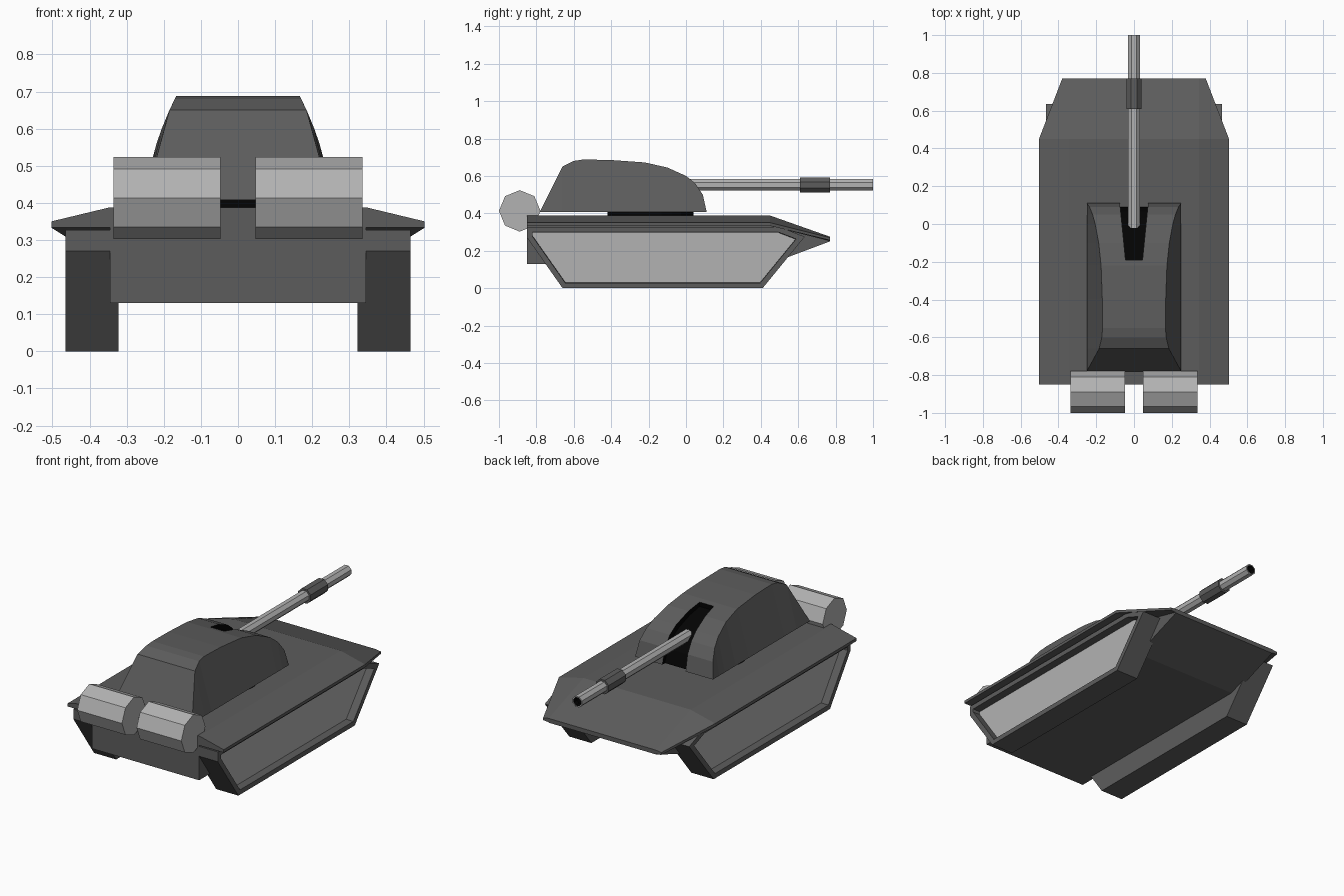
import bpy, bmesh, math

if "Cube" in bpy.data.objects:
    bpy.data.objects.remove(bpy.data.objects["Cube"])


def material(name, v):
    m = bpy.data.materials.new(name)
    m.diffuse_color = (v, v, v, 1)
    m.use_nodes = True
    m.node_tree.nodes["Principled BSDF"].inputs["Base Color"].default_value = m.diffuse_color
    return m


DARK = material("dark grey", 0.108)
LIGHT = material("light grey", 0.448)
BLACK = material("black", 0.001)


def finish(bm, name, *mats):
    bmesh.ops.recalc_face_normals(bm, faces=bm.faces[:])
    me = bpy.data.meshes.new(name)
    bm.to_mesh(me)
    bm.free()
    ob = bpy.data.objects.new(name, me)
    bpy.context.collection.objects.link(ob)
    for m in mats:
        me.materials.append(m)
    return ob


def loft(sections):
    """Closed loops of equal length joined in order and capped."""
    bm = bmesh.new()
    loops = [[bm.verts.new(p) for p in s] for s in sections]
    n = len(loops[0])
    for a, b in zip(loops, loops[1:]):
        for i in range(n):
            j = (i + 1) % n
            bm.faces.new((a[i], a[j], b[j], b[i]))
    bm.faces.new(loops[0])
    bm.faces.new(loops[-1])
    bmesh.ops.recalc_face_normals(bm, faces=bm.faces[:])
    return bm


def mirrored(y, half):
    """Full cross-section at y from its right half, listed bottom to top."""
    return [(x, y, z) for x, z in half] + [(-x, y, z) for x, z in reversed(half)]


def tube(axis, sides, r, a, b, centre, turn=0.0):
    """Prism along an axis from a to b; centre gives the other two coordinates."""
    def ring(t):
        out = []
        for i in range(sides):
            g = 2 * math.pi * i / sides + turn
            u, v = centre[0] + r * math.cos(g), centre[1] + r * math.sin(g)
            out.append({'X': (t, u, v), 'Y': (u, t, v), 'Z': (u, v, t)}[axis])
        return out
    return loft([ring(a), ring(b)])


def recess(bm, face, rim, wall, depth):
    """Leave a rim around a face and push the rest inwards."""
    bmesh.ops.inset_region(bm, faces=[face], thickness=rim, depth=0, use_even_offset=True)
    bmesh.ops.inset_region(bm, faces=[face], thickness=wall, depth=-depth, use_even_offset=True)


# Hull with flat fender undersides and wedge nose
body = [(.345, .13), (.345, .333), (.465, .333), (.503, .333), (.503, .35), (.345, .388)]
nose = [(.345, .25), (.347, .253), (.365, .254), (.38, .256), (.38, .27), (.345, .275)]
finish(loft([mirrored(-.85, body), mirrored(.45, body), mirrored(.77, nose)]), "hull", DARK)

# Tracks with recessed light side panels
outline = [(-.85, .27), (-.85, .327), (.5, .327), (.635, .275), (.41, 0), (-.66, 0)]
for side, word in ((1, "right"), (-1, "left")):
    bm = loft([[(side * x, y, z) for y, z in outline] for x in (.322, .465)])
    face = max(bm.faces, key=lambda f: side * f.calc_center_median().x)
    recess(bm, face, .028, .002, .045)
    face.material_index = 1
    finish(bm, word + "_track", DARK, LIGHT)

# Turret ring
finish(tube('Z', 24, .23, .37, .415, (0, -.19)), "turret_ring", BLACK)

# Turret shell: the profile sets the height, the height sets the roof width
profile = [(-.66, .65), (-.60, .68), (-.55, .688), (-.4, .685), (-.22, .672),
           (-.1, .645), (0, .60), (.05, .56), (.09, .50)]


def roof_width(z):
    d = z - .41
    return .25 - .09 * d - .76 * d * d


sections = [mirrored(-.78, [(.25, .408), (.25, .41)])]
sections += [mirrored(y, [(.25, .408), (roof_width(z), z)]) for y, z in profile]
sections += [mirrored(.11, [(.25, .408), (.25, .41)])]
turret = finish(loft(sections), "turret", DARK, BLACK)

# Gun slot cut through the turret front, with black walls
slot = loft([[(-w, y, .36), (w, y, .36), (w, y, .8), (-w, y, .8)]
             for y, w in ((-.19, .045), (.2, .084))])
cutter = finish(slot, "slot_cutter", DARK)
cut = turret.modifiers.new("slot", 'BOOLEAN')
cut.operation = 'DIFFERENCE'
cut.solver = 'EXACT'
cut.object = cutter
bpy.context.view_layer.objects.active = turret
bpy.ops.object.modifier_apply(modifier=cut.name)
bpy.data.objects.remove(cutter)
for p in turret.data.polygons:
    wall = abs(p.center.x) < .09 and abs(p.normal.z) < .1 and p.center.y > -.2
    p.material_index = 1 if wall else 0

# Black mantlet filling the slot just below the turret surface
mantlet = [(-.19, .64), (-.11, .618), (-.02, .575), (.03, .535), (.065, .485), (.09, .415)]
finish(loft([mirrored(y, [(.045 + (y + .19) * .1, .41), (.045 + (y + .19) * .1, z)])
             for y, z in mantlet]), "mantlet", BLACK)

# Gun barrel with black bore
bm = tube('Y', 8, .033, -.02, 1.0, (0, .552), math.pi / 8)
end = max(bm.faces, key=lambda f: f.calc_center_median().y)
recess(bm, end, .007, .001, .03)
for f in bm.faces:
    inner = all(math.hypot(v.co.x, v.co.z - .552) < .028 for v in f.verts)
    f.material_index = 1 if inner else 0
finish(bm, "gun_barrel", LIGHT, BLACK)

# Barrel sleeve
finish(tube('Y', 8, .044, .61, .77, (0, .552), math.pi / 8), "barrel_sleeve", DARK)

# Fuel drums
for side, word in ((1, "right"), (-1, "left")):
    finish(tube('X', 8, .111, side * .047, side * .335, (-.889, .413)), word + "_drum", LIGHT)
